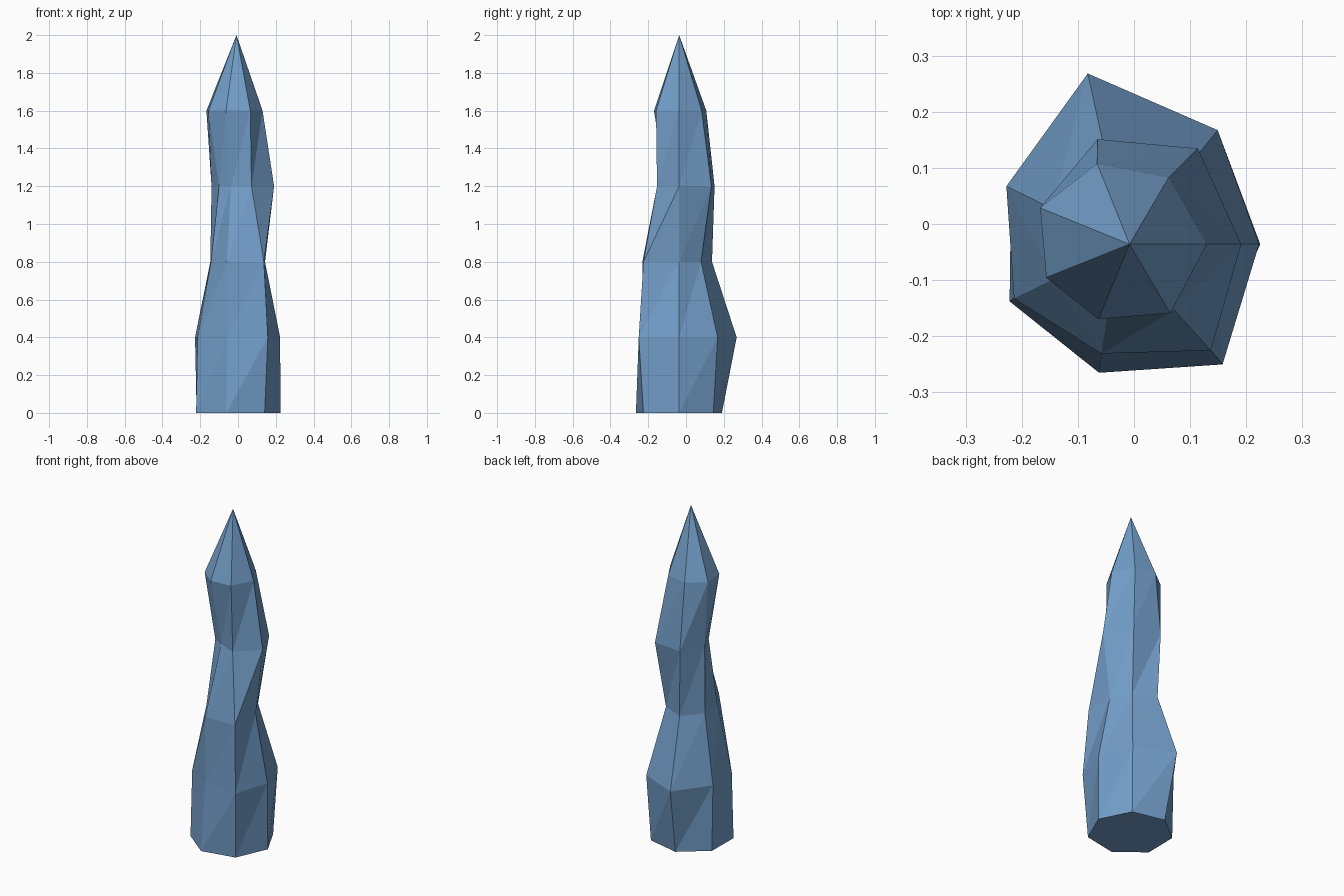
import bpy, bmesh, math

if "Cube" in bpy.data.objects:
    bpy.data.objects.remove(bpy.data.objects["Cube"])

SIDES = 7
CY = -0.036
# each ring: height, centre x, radius at each of the seven corners
RINGS = [
    (0.0, -0.010, (.235, .231, .232, .232, .235, .235, .242)),
    (0.4, -0.013, (.236, .260, .312, .238, .223, .200, .274)),
    (0.8, -0.014, (.157, .148, .178, .147, .143, .200, .242)),
    (1.2, -0.022, (.213, .218, .192, .131, .087, .072, .150)),
    (1.6, -0.033, (.163, .152, .147, .149, .137, .137, .157)),
]

# jagged seven-sided shaft
bm = bmesh.new()
rings = []
for z, cx, radii in RINGS:
    ring = []
    for k, r in enumerate(radii):
        a = 2 * math.pi * k / SIDES
        ring.append(bm.verts.new((cx + r * math.cos(a), CY + r * math.sin(a), z)))
    rings.append(ring)

for low, high in zip(rings, rings[1:]):
    for k in range(SIDES):
        n = (k + 1) % SIDES
        bm.faces.new((low[k], low[n], high[n]))
        bm.faces.new((low[k], high[n], high[k]))

# pointed tip and flat base
apex = bm.verts.new((-0.008, CY, 2.0))
for k in range(SIDES):
    bm.faces.new((rings[-1][k], rings[-1][(k + 1) % SIDES], apex))
bm.faces.new(list(reversed(rings[0])))

mesh = bpy.data.meshes.new("crystal_spire")
bm.to_mesh(mesh)
bm.free()

blue = bpy.data.materials.new("crystal blue")
blue.diffuse_color = (0.17, 0.34, 0.58, 1)
blue.use_nodes = True
blue.node_tree.nodes["Principled BSDF"].inputs["Base Color"].default_value = blue.diffuse_color
mesh.materials.append(blue)
bpy.context.collection.objects.link(bpy.data.objects.new("crystal_spire", mesh))
